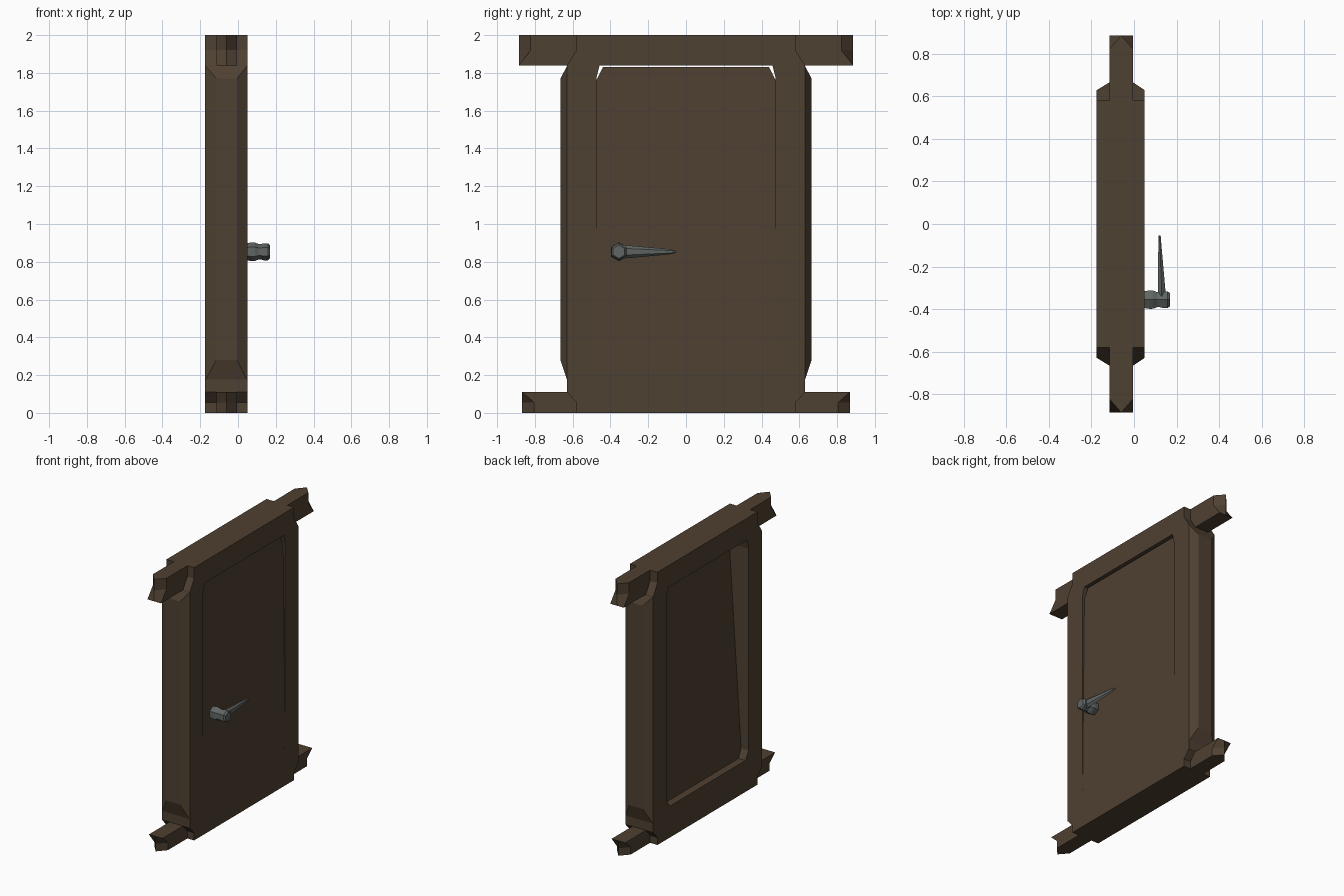
import bpy, bmesh, math

if "Cube" in bpy.data.objects:
    bpy.data.objects.remove(bpy.data.objects["Cube"])


def material(name, col):
    m = bpy.data.materials.new(name)
    m.diffuse_color = (*col, 1)
    m.use_nodes = True
    m.node_tree.nodes["Principled BSDF"].inputs["Base Color"].default_value = m.diffuse_color
    return m


BROWN = material("dark_brown", (0.078, 0.052, 0.032))
STEEL = material("grey_steel", (0.115, 0.132, 0.125))


def loft(name, rings, mat):
    """Closed flat-shaded solid through rings of equal point count."""
    bm = bmesh.new()
    vs = [[bm.verts.new(p) for p in r] for r in rings]
    n = len(rings[0])
    for a, b in zip(vs, vs[1:]):
        for i in range(n):
            j = (i + 1) % n
            bm.faces.new((a[i], a[j], b[j], b[i]))
    bm.faces.new(vs[0][::-1])
    bm.faces.new(vs[-1])
    bmesh.ops.recalc_face_normals(bm, faces=bm.faces)
    me = bpy.data.meshes.new(name)
    bm.to_mesh(me)
    bm.free()
    ob = bpy.data.objects.new(name, me)
    bpy.context.collection.objects.link(ob)
    me.materials.append(mat)
    return ob


def symmetric(half):
    """Mirror a (y, z) half outline across y = 0."""
    return half + [(-y, z) for y, z in reversed(half)]


XB, XF = -0.175, 0.05      # back and front of the frame
BL, BR = -0.115, -0.005    # narrow centre band
BM = (BL + BR) / 2

# frame slab with stepped corners
outline = symmetric([(0.58, 0), (0.58, 0.055), (0.63, 0.11),
                     (0.63, 1.84), (0.58, 1.92), (0.58, 2)])
frame = loft("door_frame", [[(x, y, z) for y, z in outline] for x in (XB, XF)], BROWN)

# doorway opening cut through the slab
hole = symmetric([(0.44, 0.23), (0.475, 0.29), (0.475, 1.77), (0.458, 1.84)])
cutter = loft("opening_cutter", [[(x, y, z) for y, z in hole] for x in (-0.4, 0.3)], BROWN)
cutter.hide_render = True
cutter.hide_viewport = True
cutter.display_type = 'WIRE'
mod = frame.modifiers.new("opening", 'BOOLEAN')
mod.operation = 'DIFFERENCE'
mod.object = cutter
mod.solver = 'EXACT'

# door panel: deep sloping recess behind, slight lean in front
panel = symmetric([(0.44, 0.23), (0.475, 0.29), (0.475, 1.76), (0.44, 1.83)])


def lean(bottom, top):
    return [(bottom + (top - bottom) * (z - 0.23) / 1.6, y, z) for y, z in panel]


loft("door_panel", [lean(-0.118, -0.015), lean(0.05, 0.033)], BROWN)

# bevelled side pillars
for s, side in ((1, "right"), (-1, "left")):
    def rect(y, x0, x1, z0, z1):
        return [(x0, s * y, z0), (x1, s * y, z0), (x1, s * y, z1), (x0, s * y, z1)]
    loft("side_pillar_" + side,
         [rect(0.628, XB, XF, 0.17, 1.84), rect(0.665, BL, BR, 0.28, 1.77)], BROWN)


# cross bars: wedge-shaped ends that flare out to a flat edge
def bar(name, y, cut, z_outer, z_mid, z_inner):
    def ring(e, z):
        return [(BL, e, z), (BM, y, z), (BR, e, z),
                (BR, -e, z), (BM, -y, z), (BL, -e, z)]
    loft(name, [ring(cut, z_outer), ring(cut, z_mid), ring(y, z_inner)], BROWN)


bar("top_bar", 0.885, 0.822, 2, 1.92, 1.84)
bar("bottom_bar", 0.868, 0.805, 0, 0.055, 0.11)

# handle hub: six-sided lathe along x
HY, HZ = -0.355, 0.853
ANG = [math.radians(90 + 60 * i) for i in range(6)]
hub = [(0.045, 0.045), (0.075, 0.05), (0.09, 0.049), (0.108, 0.041),
       (0.122, 0.041), (0.135, 0.045), (0.158, 0.045), (0.17, 0.035)]
loft("handle_hub", [[(x, HY + r * math.cos(a), HZ + r * math.sin(a)) for a in ANG]
                    for x, r in hub], STEEL)

# handle lever: tapered bar pointing across the door
lever = [(-0.35, 0.13, 0.022, 0.036), (-0.31, 0.13, 0.02, 0.034),
         (-0.09, 0.121, 0.008, 0.014), (-0.053, 0.12, 0.006, 0.006)]
loft("handle_lever", [[(cx + rx * math.cos(a), y, HZ + rz * math.sin(a)) for a in ANG]
                      for y, cx, rx, rz in lever], STEEL)
